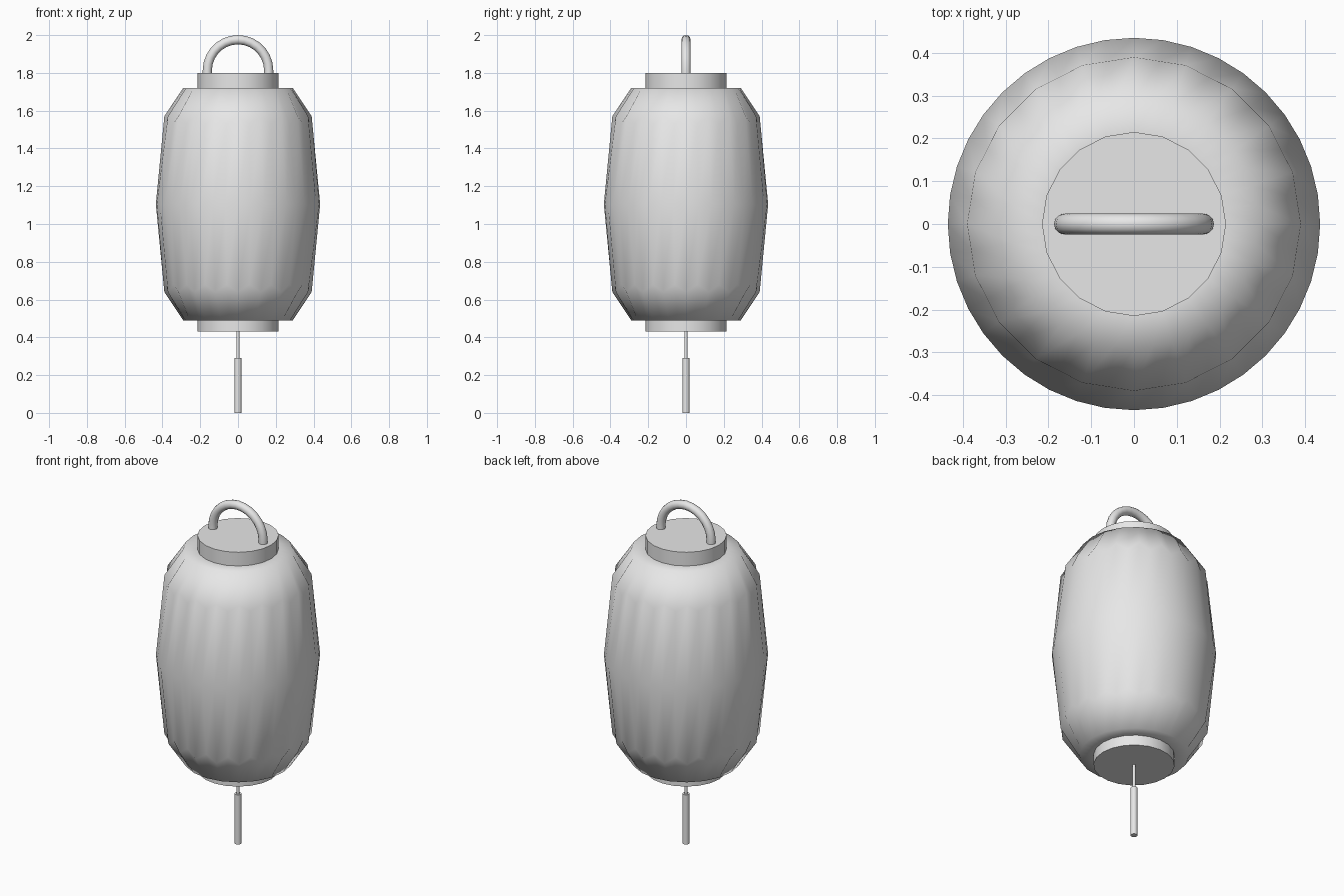
import bpy, bmesh, math

cube = bpy.data.objects.get("Cube")
if cube:
    bpy.data.objects.remove(cube, do_unlink=True)

SIDES = 20

# One plain grey for the whole lantern
grey = bpy.data.materials.new("light_grey")
grey.use_nodes = True
colour = (0.8, 0.8, 0.8, 1)
grey.diffuse_color = colour
grey.node_tree.nodes["Principled BSDF"].inputs["Base Color"].default_value = colour


def finish(name, bm, angle=None):
    """Turn a bmesh into a shaded object; no angle means smooth everywhere."""
    bmesh.ops.recalc_face_normals(bm, faces=bm.faces)
    mesh = bpy.data.meshes.new(name)
    bm.to_mesh(mesh)
    bm.free()
    mesh.materials.append(grey)
    obj = bpy.data.objects.new(name, mesh)
    bpy.context.collection.objects.link(obj)
    bpy.ops.object.select_all(action="DESELECT")
    obj.select_set(True)
    bpy.context.view_layer.objects.active = obj
    if angle is None:
        bpy.ops.object.shade_smooth()
    else:
        bpy.ops.object.shade_smooth_by_angle(angle=math.radians(angle))
    return obj


def skin(bm, rings):
    """Join closed rings of vertices and cap both ends."""
    for a, b in zip(rings, rings[1:]):
        n = len(a)
        for i in range(n):
            j = (i + 1) % n
            bm.faces.new((a[i], a[j], b[j], b[i]))
    bm.faces.new(rings[0][::-1])
    bm.faces.new(rings[-1])


def rod(name, radius, bottom, top, sides):
    bm = bmesh.new()
    rings = []
    for z in (bottom, top):
        rings.append([bm.verts.new((radius * math.cos(math.tau * i / sides),
                                    radius * math.sin(math.tau * i / sides), z))
                      for i in range(sides)])
    skin(bm, rings)
    return finish(name, bm, 40)


# Paper body: ridges alternate with shallow valleys that fade out at the waist
# Each row: ridge radius, ridge height, valley radius, valley height
chord = math.cos(math.pi / SIDES)
profile = [
    (0.21, 0.49, 0.21 * chord, 0.49),
    (0.29, 0.49, 0.29 * chord, 0.49),
    (0.39, 0.64, 0.385, 0.68),
    (0.435, 1.105, 0.435, 1.105),
    (0.39, 1.57, 0.385, 1.53),
    (0.29, 1.72, 0.29 * chord, 1.72),
    (0.21, 1.72, 0.21 * chord, 1.72),
]
bm = bmesh.new()
rings = []
for ridge_r, ridge_z, valley_r, valley_z in profile:
    ring = []
    for i in range(2 * SIDES):
        r, z = (valley_r, valley_z) if i % 2 else (ridge_r, ridge_z)
        a = math.pi * i / SIDES
        ring.append(bm.verts.new((r * math.cos(a), r * math.sin(a), z)))
    rings.append(ring)
skin(bm, rings)
finish("paper_body", bm)

# End collars
rod("top_collar", 0.215, 1.70, 1.80, SIDES)
rod("bottom_collar", 0.215, 0.43, 0.51, SIDES)

# Hanging cord and tassel
rod("tassel_cord", 0.009, 0.28, 0.44, 10)
rod("tassel", 0.019, 0, 0.29, 10)

# Carrying handle: round tube bent into a half circle with short straight feet
ARC, TUBE, BEND, THICK, CENTRE = 14, 12, 0.1625, 0.0245, 1.813
path = [(BEND, 1.79, 0)]
for i in range(ARC + 1):
    a = math.pi * i / ARC
    path.append((BEND * math.cos(a), CENTRE + BEND * math.sin(a), a))
path.append((-BEND, 1.79, math.pi))
bm = bmesh.new()
rings = []
for x, z, a in path:
    ring = []
    for k in range(TUBE):
        t = math.tau * k / TUBE
        out = THICK * math.cos(t)
        ring.append(bm.verts.new((x + out * math.cos(a), THICK * math.sin(t),
                                  z + out * math.sin(a))))
    rings.append(ring)
skin(bm, rings)
finish("handle", bm, 50)
